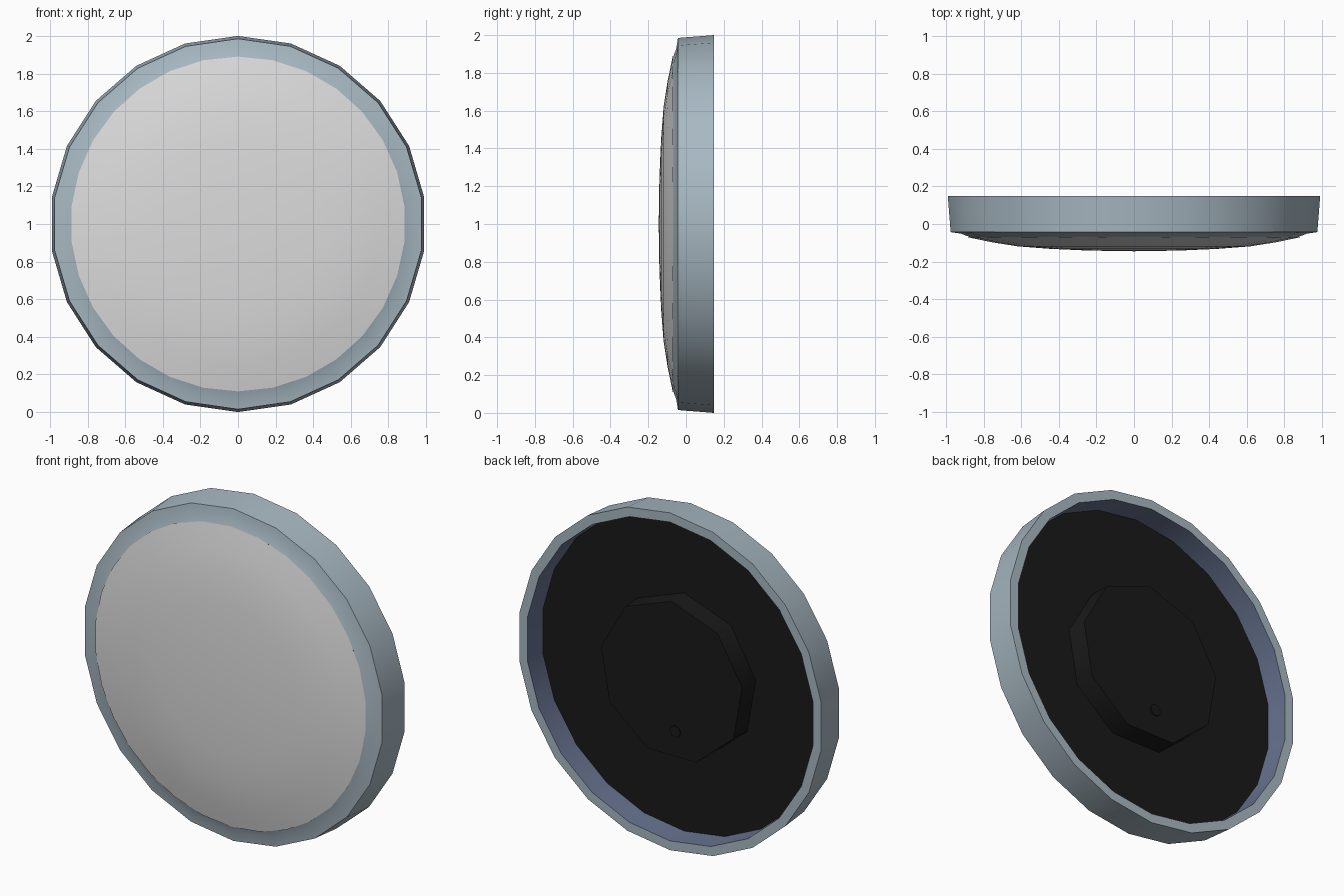
import bpy, bmesh, math

if "Cube" in bpy.data.objects:
    bpy.data.objects.remove(bpy.data.objects["Cube"])


def material(name, rgb):
    m = bpy.data.materials.new(name)
    m.diffuse_color = (*rgb, 1)
    m.use_nodes = True
    m.node_tree.nodes["Principled BSDF"].inputs["Base Color"].default_value = m.diffuse_color
    return m


CASE = material("blue grey case", (0.39, 0.48, 0.54))
INNER = material("slate blue lining", (0.13, 0.165, 0.265))
GLASS = material("pale grey lens", (0.72, 0.72, 0.72))
BLACK = material("black back", (0.010, 0.010, 0.010))


def lathe(name, profile, sides, mats, inner_from=None, centre=(0, 1), angle=35):
    """Spin (radius, y) points about the y axis; radius 0 makes a pole."""
    bm = bmesh.new()
    rings = []
    for r, y in profile:
        n = 1 if r == 0 else sides
        rings.append([bm.verts.new((centre[0] + r * math.sin(math.tau * i / sides), y,
                                    centre[1] + r * math.cos(math.tau * i / sides)))
                      for i in range(n)])
    for k, (a, b) in enumerate(zip(rings, rings[1:])):
        for i in range(sides):
            j = (i + 1) % sides
            quad = [a[i % len(a)], a[j % len(a)], b[j % len(b)], b[i % len(b)]]
            f = bm.faces.new(list(dict.fromkeys(quad)))
            f.material_index = int(inner_from is not None and k >= inner_from)
    bm.normal_update()
    mesh = bpy.data.meshes.new(name)
    bm.to_mesh(mesh)
    bm.free()
    obj = bpy.data.objects.new(name, mesh)
    bpy.context.collection.objects.link(obj)
    for m in mats:
        mesh.materials.append(m)
    bpy.ops.object.select_all(action='DESELECT')
    obj.select_set(True)
    bpy.context.view_layer.objects.active = obj
    bpy.ops.object.shade_smooth_by_angle(angle=math.radians(angle))
    return obj


# Round case: sloping bezel, slightly flared side, back rim and inside wall
lathe("case_ring", [(0.885, -0.068), (0.93, -0.051), (0.985, -0.043), (1.0, 0.148),
                    (0.945, 0.148), (0.937, 0.005)], 22, [CASE, INNER], inner_from=4)

# Shallow domed front lens
lathe("front_lens", [(0, -0.145), (0.25, -0.141), (0.45, -0.132), (0.62, -0.119),
                     (0.76, -0.097), (0.89, -0.07)], 30, [GLASS])

# Black body: solid disc behind the lens, recessed into the back of the case
lathe("body", [(0, -0.04), (0.95, -0.04), (0.95, 0.015), (0, 0.015)], 22, [BLACK])

# Raised movement housing in the middle of the back
lathe("movement_housing", [(0.475, 0.012), (0.47, 0.135), (0, 0.135)], 9, [BLACK],
      angle=60)

# Small hanging stud low on the housing
lathe("hanging_stud", [(0.02, 0.134), (0.02, 0.141), (0.035, 0.141), (0.035, 0.147),
                       (0, 0.147)], 8, [BLACK], centre=(-0.03, 0.71))
